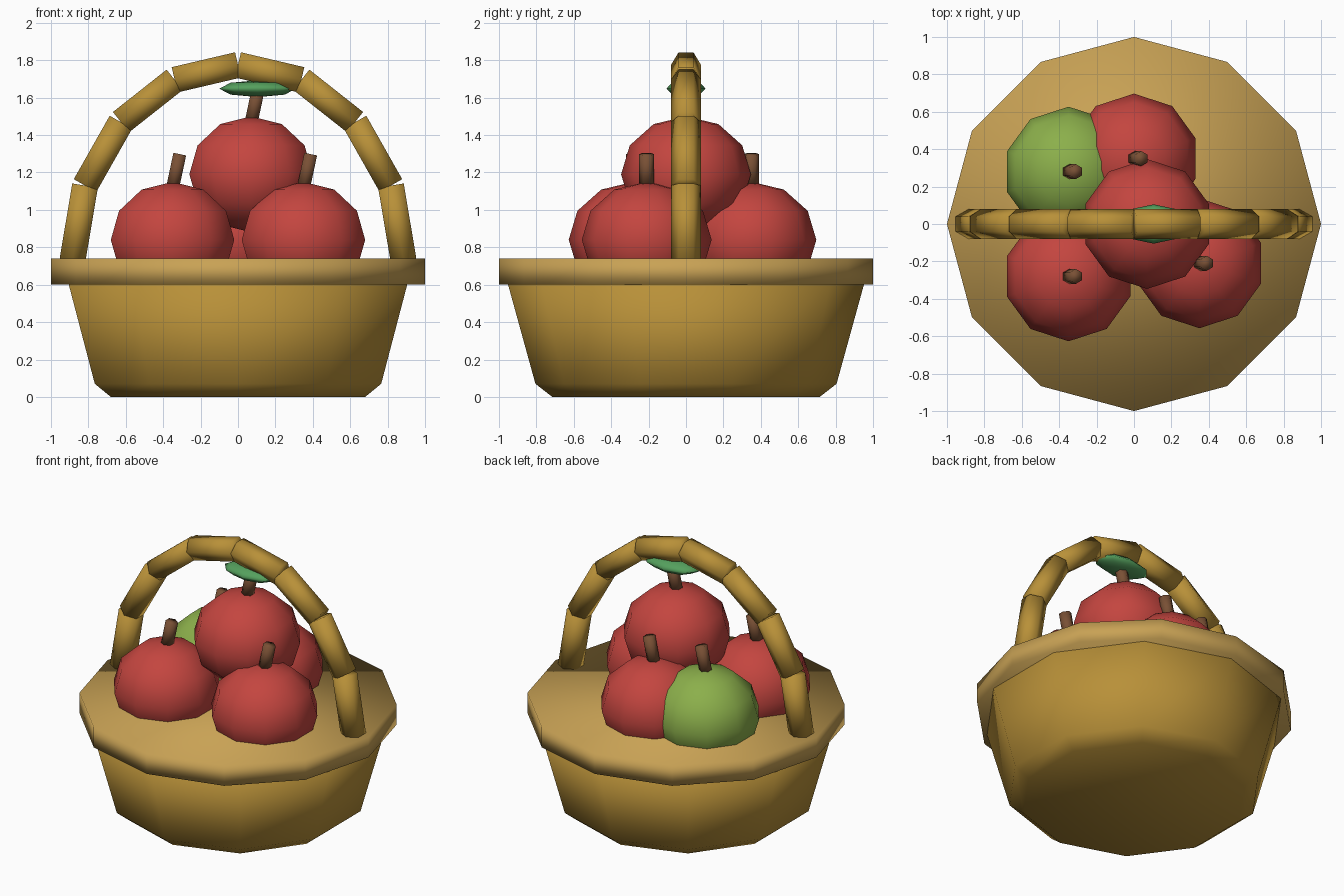
import bpy, bmesh
from math import sin, cos, pi, radians
from mathutils import Matrix, Vector

if "Cube" in bpy.data.objects:
    bpy.data.objects.remove(bpy.data.objects["Cube"])


def material(name, rgb):
    m = bpy.data.materials.new(name)
    m.diffuse_color = (*rgb, 1)
    m.use_nodes = True
    m.node_tree.nodes["Principled BSDF"].inputs["Base Color"].default_value = m.diffuse_color
    return m


WICKER = material("wicker", (0.48, 0.28, 0.04))
RIM = material("rim_wicker", (0.58, 0.36, 0.09))
RED = material("apple_red", (0.55, 0.06, 0.05))
GREEN = material("apple_green", (0.26, 0.43, 0.07))
BROWN = material("stem_brown", (0.19, 0.08, 0.035))
LEAF = material("leaf_green", (0.09, 0.35, 0.11))


def lathe(name, profile, sides, mat, matrix=Matrix()):
    """Revolve (radius, z) points around z, first corner on +y; open ends get capped."""
    bm = bmesh.new()
    rings = []
    for r, z in profile:
        if r < 1e-6:
            rings.append([bm.verts.new((0, 0, z))] * sides)
        else:
            rings.append([bm.verts.new((r * cos(pi / 2 + 2 * pi * i / sides),
                                        r * sin(pi / 2 + 2 * pi * i / sides), z))
                          for i in range(sides)])
    for a, b in zip(rings, rings[1:]):
        for i in range(sides):
            j = (i + 1) % sides
            bm.faces.new(dict.fromkeys((a[i], a[j], b[j], b[i])))
    for ring, (r, z) in ((rings[0][::-1], profile[0]), (rings[-1], profile[-1])):
        if r > 1e-6:
            bm.faces.new(ring)
    bmesh.ops.recalc_face_normals(bm, faces=bm.faces)
    for f in bm.faces:
        f.smooth = True
    mesh = bpy.data.meshes.new(name)
    bm.to_mesh(mesh)
    bm.free()
    mesh.materials.append(mat)
    obj = bpy.data.objects.new(name, mesh)
    obj.matrix_world = matrix
    bpy.context.collection.objects.link(obj)
    return obj


def ball(rings):
    """Half-circle profile of a unit sphere."""
    return [(sin(pi * k / rings), -cos(pi * k / rings)) for k in range(rings + 1)]


# Basket body and rim
lathe("basket_body", [(0.715, 0), (0.805, 0.07), (0.965, 0.65)], 10, WICKER)
lathe("basket_rim", [(1, 0.60), (1, 0.74)], 12, RIM)

# Handle: eight straight hexagonal pieces along an arch
arch = [Vector((-0.885 * cos(pi * k / 8), 0, 0.73 + 1.045 * sin(pi * k / 8))) for k in range(9)]
for k, (a, b) in enumerate(zip(arch, arch[1:])):
    d = b - a
    tilt = Matrix.Rotation(Vector((0, 0, 1)).angle(d), 4, 'Y')
    lathe(f"handle_piece_{k + 1}", [(0.08, 0), (0.08, d.length)], 6, WICKER,
          Matrix.Translation(a) @ tilt)

# Apples, each with a slightly leaning stem
apples = [("front_left", (-0.35, -0.28, 0.84), RED),
          ("front_right", (0.35, -0.21, 0.84), RED),
          ("back_left", (-0.35, 0.28, 0.84), GREEN),
          ("back", (0, 0.35, 0.84), RED),
          ("top", (0.07, 0, 1.19), RED)]
for name, pos, mat in apples:
    place = Matrix.Translation(pos)
    lathe(f"apple_{name}", [(0.347 * r, 0.31 * z) for r, z in ball(6)], 10, mat, place)
    lathe(f"stem_{name}", [(0.04, -0.09), (0.04, 0.09)], 6, BROWN,
          place @ Matrix.Translation((0.02, 0, 0.37)) @ Matrix.Rotation(radians(12), 4, 'Y'))

# Leaf on the top apple's stem
lathe("leaf", ball(4), 8, LEAF,
      Matrix.Translation((0.105, 0, 1.648)) @ Matrix.Diagonal((0.205, 0.105, 0.045, 1)))
